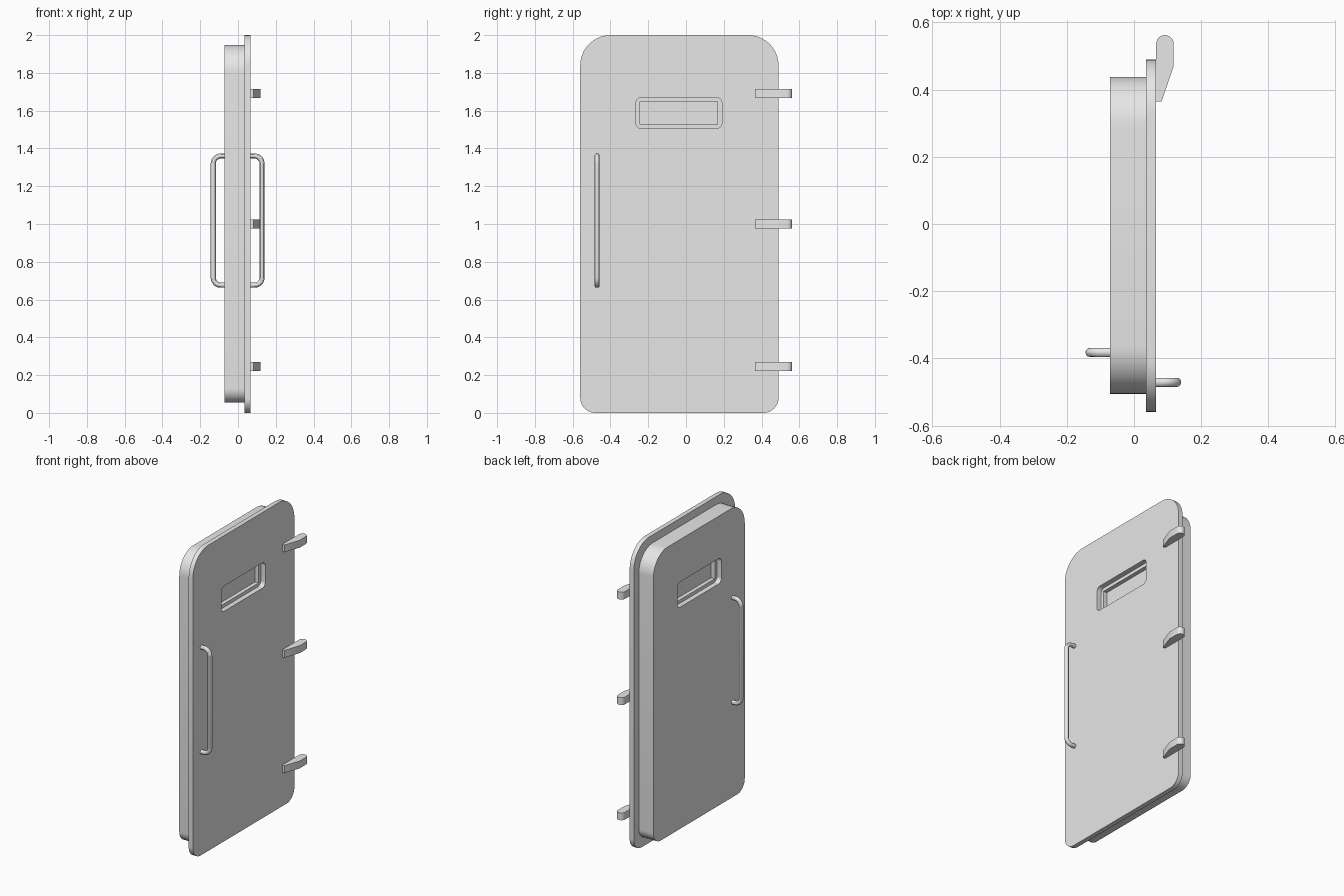
import bpy
import bmesh
import math
from mathutils import Matrix, Vector

cube = bpy.data.objects.get("Cube")
if cube:
    bpy.data.objects.remove(cube, do_unlink=True)

metal = bpy.data.materials.new("light grey metal")
metal.use_nodes = True
GREY = (0.8, 0.8, 0.8, 1)
metal.diffuse_color = GREY
metal.node_tree.nodes["Principled BSDF"].inputs["Base Color"].default_value = GREY

# Local x, y, z become world y, z, x, so outlines are drawn as the door's face
FACE_ON = Matrix(((0, 0, 1, 0), (1, 0, 0, 0), (0, 1, 0, 0), (0, 0, 0, 1)))


def rounded(corners, closed=True, steps=10):
    """Turn (x, y, radius) corners into points; rounded corners are square ones."""
    points = []
    for i, (x, y, r) in enumerate(corners):
        p = Vector((x, y))
        if r == 0 or (not closed and i in (0, len(corners) - 1)):
            points.append(p)
            continue
        a = (Vector(corners[i - 1][:2]) - p).normalized()
        b = (Vector(corners[(i + 1) % len(corners)][:2]) - p).normalized()
        centre = p + (a + b) * r
        for s in range(steps + 1):
            t = math.pi / 2 * s / steps
            points.append(centre - b * r * math.cos(t) - a * r * math.sin(t))
    return points


def rectangle(y0, y1, z0, z1, low, high):
    return rounded([(y0, z0, low), (y1, z0, low), (y1, z1, high), (y0, z1, high)])


def add_curve(name, dimensions, outlines, closed):
    curve = bpy.data.curves.new(name, "CURVE")
    curve.dimensions = dimensions
    for outline in outlines:
        spline = curve.splines.new("POLY")
        spline.points.add(len(outline) - 1)
        for point, co in zip(spline.points, outline):
            point.co = (*co, 0, 1)
        spline.use_cyclic_u = closed
    obj = bpy.data.objects.new(name, curve)
    bpy.context.collection.objects.link(obj)
    return obj


def finish(obj, matrix):
    """Turn a curve into a clean, placed, smooth-shaded mesh."""
    bpy.ops.object.select_all(action="DESELECT")
    obj.select_set(True)
    bpy.context.view_layer.objects.active = obj
    bpy.ops.object.convert(target="MESH")
    obj = bpy.context.object
    bm = bmesh.new()
    bm.from_mesh(obj.data)
    bm.transform(matrix)
    bmesh.ops.remove_doubles(bm, verts=bm.verts, dist=0.0001)
    bmesh.ops.recalc_face_normals(bm, faces=bm.faces)
    bm.to_mesh(obj.data)
    bm.free()
    obj.data.materials.clear()
    obj.data.materials.append(metal)
    bpy.ops.object.shade_smooth_by_angle(angle=math.radians(30))


def panel(name, outlines, low, high, matrix=FACE_ON):
    """Extrude outlines (the second one cuts a hole) between two depths."""
    obj = add_curve(name, "2D", outlines, True)
    obj.data.fill_mode = "BOTH"
    obj.data.extrude = (high - low) / 2
    finish(obj, matrix @ Matrix.Translation((0, 0, (low + high) / 2)))


# Door leaf: wide cover plate and a thicker inset slab behind it
opening = rectangle(-0.265, 0.19, 1.505, 1.67, 0.03, 0.03)
glazing = rectangle(-0.243, 0.168, 1.527, 1.648, 0, 0)
panel("cover_plate", [rectangle(-0.56, 0.49, 0, 2, 0.08, 0.16), opening], 0.035, 0.065)
panel("door_slab", [rectangle(-0.506, 0.438, 0.055, 1.948, 0.075, 0.145), opening], -0.071, 0.035)

# Recessed window
panel("window_frame", [opening, glazing], -0.038, 0.032)
panel("window_pane", [glazing], -0.012, 0.006)

# Hinges: tapered arms with a rounded outer end
arm = rounded([(0.066, 0.365, 0), (0.082, 0.365, 0), (0.118, 0.469, 0),
               (0.118, 0.562, 0.026), (0.066, 0.562, 0.026)])
for label, z in (("lower", 0.246), ("middle", 1.0), ("upper", 1.69)):
    panel(label + "_hinge", [arm], z - 0.024, z + 0.024, Matrix.Identity(4))

# Pull handles: bent round bars on both faces
for label, y, base, reach in (("outer", -0.471, 0.05, 0.127), ("inner", -0.382, -0.056, -0.131)):
    path = rounded([(base, 0.676, 0), (reach, 0.676, 0.04),
                    (reach, 1.36, 0.04), (base, 1.36, 0)], closed=False)
    bar = add_curve(label + "_handle", "3D", [path], False)
    bar.data.bevel_depth = 0.0135
    bar.data.bevel_resolution = 4
    bar.data.use_fill_caps = True
    upright = Matrix.Translation((0, y, 0)) @ Matrix.Rotation(math.pi / 2, 4, "X")
    finish(bar, upright)
